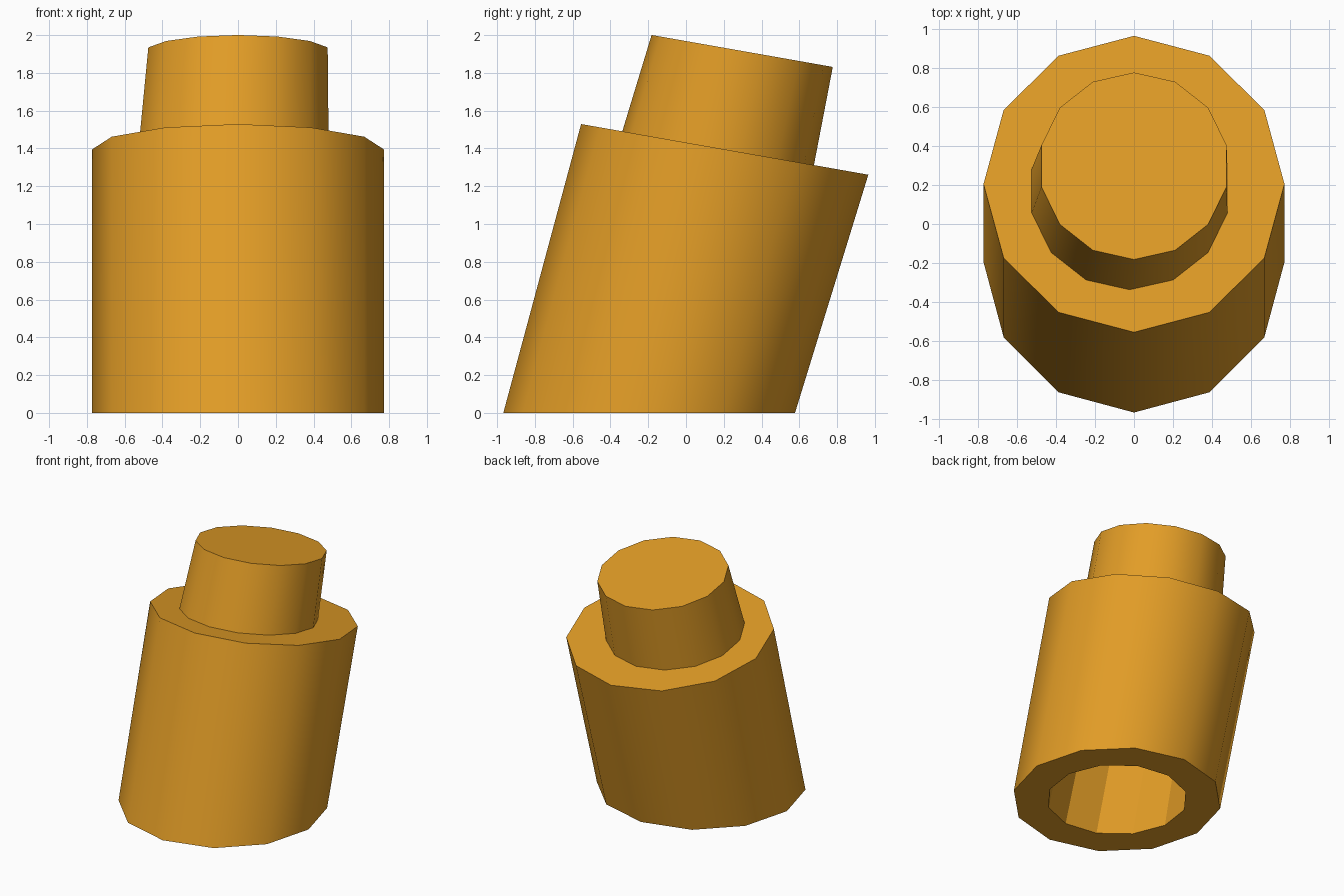
import bpy, bmesh
from math import sin, cos, pi, radians

if "Cube" in bpy.data.objects:
    bpy.data.objects.remove(bpy.data.objects["Cube"])

TILT = radians(10)

amber = bpy.data.materials.new("amber")
amber.diffuse_color = (0.77, 0.34, 0.02, 1)
amber.use_nodes = True
amber.node_tree.nodes["Principled BSDF"].inputs["Base Color"].default_value = amber.diffuse_color


def ring(bm, n, r, centre, tilt=0.0, phase=0.0):
    """Polygon ring with a vertex towards +y, dipped towards +y by tilt."""
    cx, cy, cz = centre
    pts = []
    for i in range(n):
        a = 2 * pi * i / n + phase
        pts.append(bm.verts.new((cx - r * sin(a),
                                 cy + r * cos(a) * cos(tilt),
                                 cz - r * cos(a) * sin(tilt))))
    return pts


def bridge(bm, a, b, smooth):
    for i in range(len(a)):
        j = (i + 1) % len(a)
        bm.faces.new((a[i], a[j], b[j], b[i])).smooth = smooth


def finish(name, bm):
    bmesh.ops.recalc_face_normals(bm, faces=bm.faces)
    me = bpy.data.meshes.new(name)
    bm.to_mesh(me)
    bm.free()
    me.materials.append(amber)
    ob = bpy.data.objects.new(name, me)
    bpy.context.collection.objects.link(ob)
    return ob


# Leaning body with a blind hole in the flat underside
bm = bmesh.new()
foot = ring(bm, 12, 0.772, (0, -0.195, 0))
top = ring(bm, 12, 0.772, (0, 0.205, 1.395), TILT)
mouth = ring(bm, 12, 0.518, (0, -0.195, 0), phase=radians(7))
ceiling = ring(bm, 12, 0.50, (0, -0.05, 0.53), phase=radians(7))
bridge(bm, foot, top, True)
bm.faces.new(top)
bridge(bm, foot, mouth, False)
bridge(bm, mouth, ceiling, False)
bm.faces.new(ceiling)
finish("body", bm)

# Slightly tapered neck standing on the body's sloping top
bm = bmesh.new()
base = ring(bm, 14, 0.515, (-0.0225, 0.17, 1.401), TILT)
tip = ring(bm, 14, 0.487, (0, 0.2975, 1.916), TILT)
bridge(bm, base, tip, True)
bm.faces.new(tip)
bm.faces.new(base)
finish("neck", bm)
